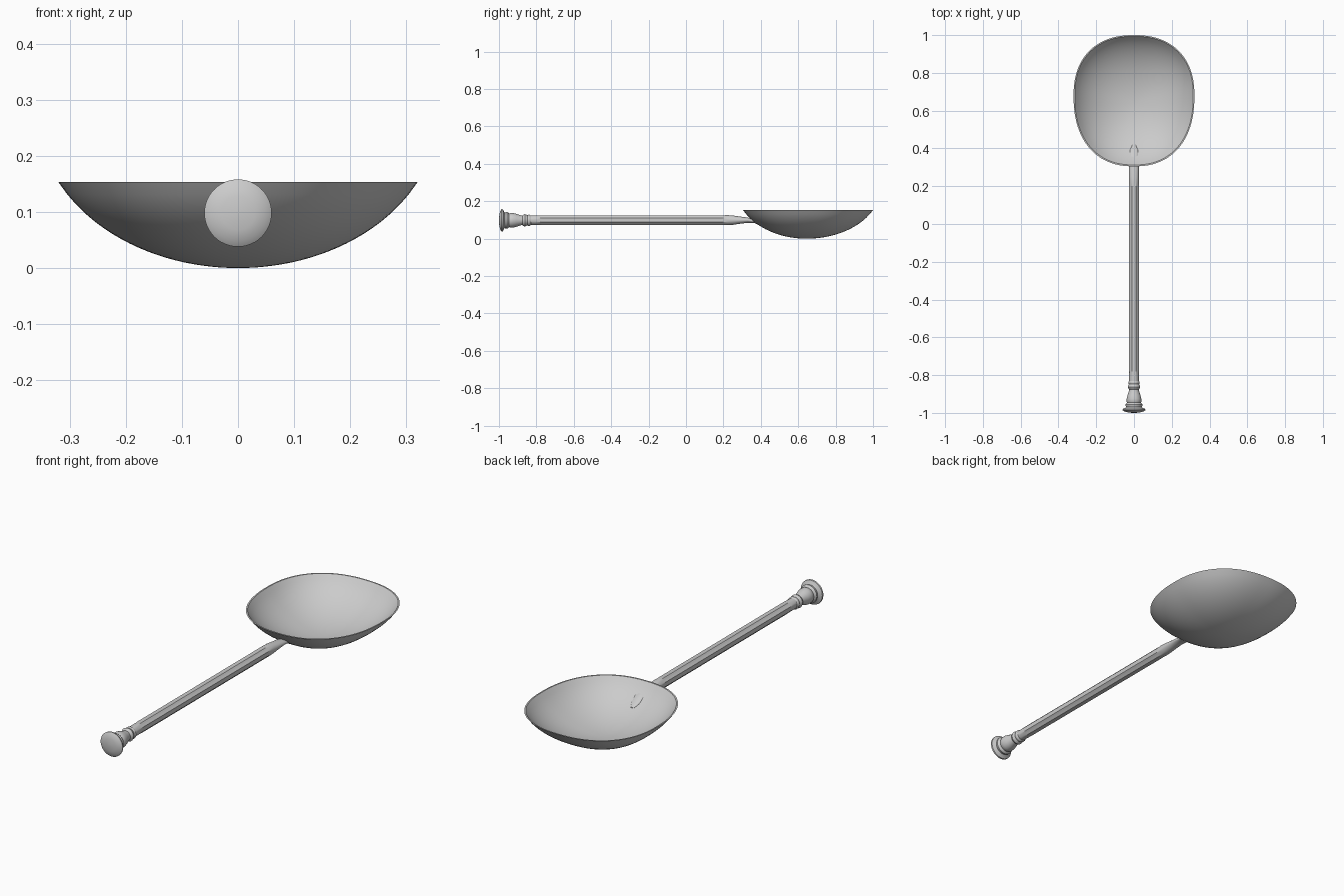
import bpy, bmesh, math

if "Cube" in bpy.data.objects:
    bpy.data.objects.remove(bpy.data.objects["Cube"])

metal = bpy.data.materials.new("light_grey")
metal.diffuse_color = (0.6, 0.6, 0.6, 1)
metal.use_nodes = True
metal.node_tree.nodes["Principled BSDF"].inputs["Base Color"].default_value = metal.diffuse_color


def finish(name, bm, angle):
    bmesh.ops.recalc_face_normals(bm, faces=bm.faces)
    me = bpy.data.meshes.new(name)
    bm.to_mesh(me)
    bm.free()
    me.materials.append(metal)
    ob = bpy.data.objects.new(name, me)
    bpy.context.collection.objects.link(ob)
    bpy.ops.object.select_all(action='DESELECT')
    ob.select_set(True)
    bpy.context.view_layer.objects.active = ob
    bpy.ops.object.shade_smooth_by_angle(angle=math.radians(angle))
    return ob


def bridge(bm, a, b):
    n = len(a)
    for i in range(n):
        bm.faces.new((a[i], a[(i + 1) % n], b[(i + 1) % n], b[i]))


def loft(name, stations, angle, seg=48):
    """Rings along y; each station is (y, z, rx, rz, flute depth)."""
    bm = bmesh.new()
    rings = []
    for y, z, rx, rz, flute in stations:
        ring = []
        for i in range(seg):
            t = 2 * math.pi * i / seg
            f = 1 - flute * abs(math.cos(4 * t))  # ridges at 22.5 degrees
            ring.append(bm.verts.new((rx * f * math.cos(t), y, z + rz * f * math.sin(t))))
        rings.append(ring)
    for a, b in zip(rings, rings[1:]):
        bridge(bm, a, b)
    bm.faces.new(rings[0])
    bm.faces.new(rings[-1])
    return finish(name, bm, angle)


# Bowl: thin shell with a rounded egg outline and a flat rim
SEG, RINGS, K = 96, 20, 0.8


def bowl_surface(bm, scale, z0):
    rings = []
    for j in range(1, RINGS + 1):
        s = j / RINGS
        rise = (1 - math.sqrt(1 - K * s * s)) / (1 - math.sqrt(1 - K))
        ring = []
        for i in range(SEG):
            t = 2 * math.pi * i / SEG
            c, d = math.cos(t), math.sin(t)
            e = 2 / 2.3
            x = 0.32 * math.copysign(abs(c) ** e, c)
            y = (0.32 if d > 0 else 0.375) * math.copysign(abs(d) ** e, d)
            ring.append(bm.verts.new((x * s * scale, 0.645 + 0.035 * s + y * s * scale,
                                      z0 + (0.153 - z0) * rise)))
        rings.append(ring)
    centre = bm.verts.new((0, 0.645, z0))
    for i in range(SEG):
        bm.faces.new((centre, rings[0][i], rings[0][(i + 1) % SEG]))
    for a, b in zip(rings, rings[1:]):
        bridge(bm, a, b)
    return rings[-1]


bm = bmesh.new()
outer = bowl_surface(bm, 1.0, 0.0)
inner = bowl_surface(bm, 0.98, 0.008)
bridge(bm, outer, inner)
finish("bowl", bm, 40)

# Handle: fluted shaft flattening into the bowl wall
Z = 0.099
loft("handle", [
    (-0.85, Z, 0.025, 0.025, 0), (-0.80, Z, 0.026, 0.026, 0),
    (-0.77, Z, 0.028, 0.028, 0.12), (0.19, Z, 0.028, 0.028, 0.12),
    (0.22, Z, 0.027, 0.027, 0), (0.25, Z, 0.027, 0.025, 0),
    (0.29, Z, 0.026, 0.019, 0), (0.33, Z, 0.025, 0.014, 0),
    (0.365, 0.094, 0.024, 0.010, 0), (0.395, 0.076, 0.020, 0.005, 0),
    (0.42, 0.062, 0.008, 0.003, 0)], 25)

# Finial: turned knob with collar, bell and end disc
profile = [(-1.0, 0.006), (-0.998, 0.03), (-0.993, 0.05), (-0.986, 0.06), (-0.979, 0.059),
           (-0.974, 0.048), (-0.969, 0.041), (-0.963, 0.044), (-0.956, 0.045),
           (-0.950, 0.041), (-0.946, 0.036), (-0.940, 0.039), (-0.925, 0.039),
           (-0.905, 0.034), (-0.885, 0.027), (-0.875, 0.025), (-0.870, 0.030),
           (-0.862, 0.033), (-0.854, 0.030), (-0.848, 0.027), (-0.842, 0.030),
           (-0.836, 0.030), (-0.830, 0.025)]
loft("finial", [(y, 0.098, r, r, 0) for y, r in profile], 40)
